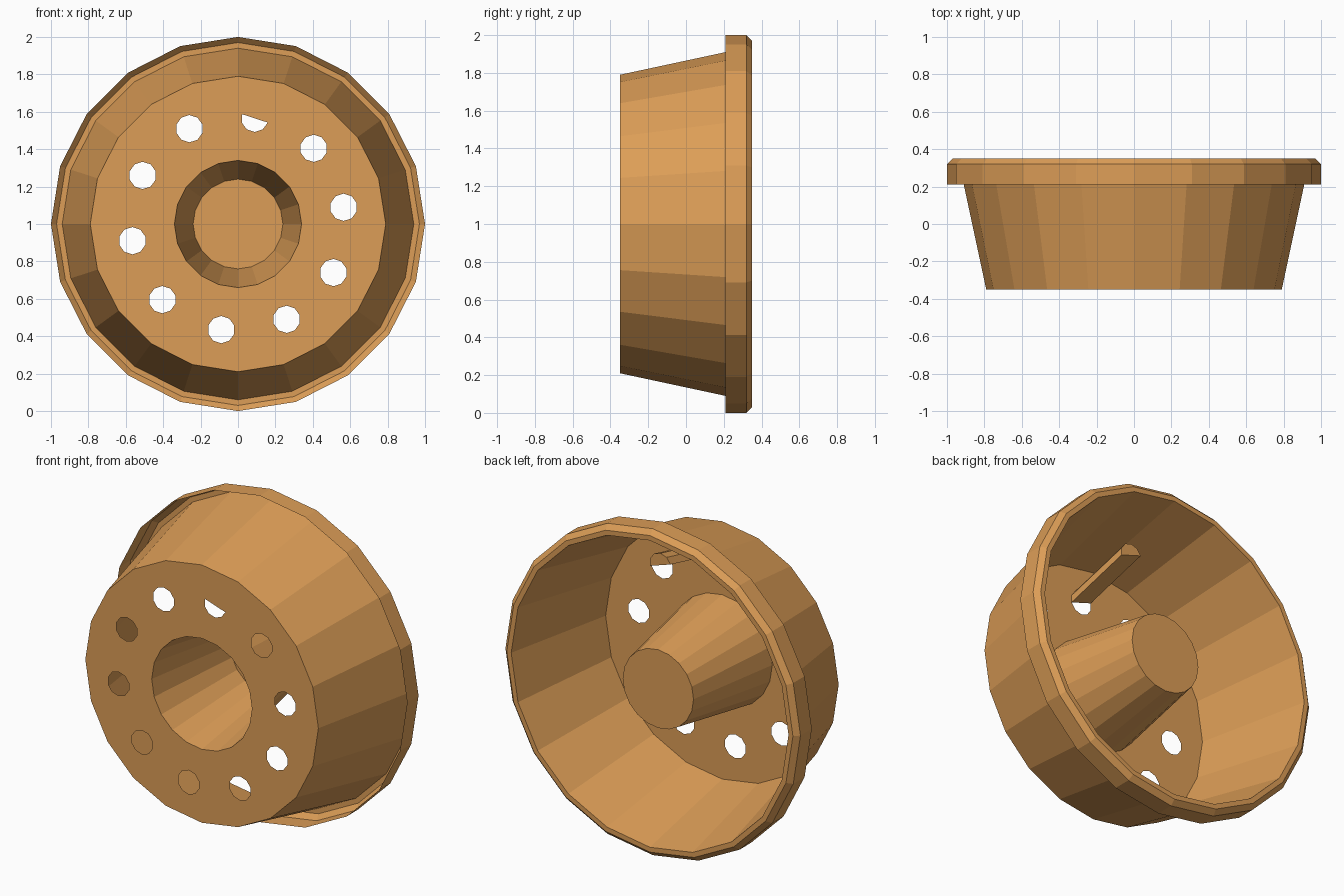
import bpy, bmesh
from math import cos, sin, radians
from mathutils import Vector

if "Cube" in bpy.data.objects:
    bpy.data.objects.remove(bpy.data.objects["Cube"], do_unlink=True)

SIDES = 20
FRONT = -0.35

paint = bpy.data.materials.new("warm tan")
paint.use_nodes = True
TAN = (0.72, 0.34, 0.095, 1)
paint.diffuse_color = TAN
paint.node_tree.nodes["Principled BSDF"].inputs["Base Color"].default_value = TAN


def make_object(name, bm):
    mesh = bpy.data.meshes.new(name)
    bm.to_mesh(mesh)
    bm.free()
    mesh.materials.append(paint)
    obj = bpy.data.objects.new(name, mesh)
    bpy.context.collection.objects.link(obj)
    return obj


def polar(radius, angle, y, cx=0, cz=1):
    a = radians(angle)
    return Vector((cx + radius * cos(a), y, cz + radius * sin(a)))


def ring(bm, radius, y):
    return [bm.verts.new(polar(radius, 360 * i / SIDES, y)) for i in range(SIDES)]


def bridge(bm, a, b):
    for i in range(len(a)):
        j = (i + 1) % len(a)
        bm.faces.new((a[i], b[i], b[j], a[j]))


def revolve(name, profile, cap=False):
    bm = bmesh.new()
    rings = [ring(bm, r, y) for r, y in profile]
    for a, b in zip(rings, rings[1:]):
        bridge(bm, a, b)
    if cap:
        bm.faces.new(rings[0])
    return make_object(name, bm)


def loop_edges(bm, verts):
    return [bm.edges.new((v, verts[(i + 1) % len(verts)])) for i, v in enumerate(verts)]


# Thin bowl wall with a hollow lip folded forward around the back
revolve("bowl_and_lip", [(0.79, FRONT), (0.94, 0.35), (0.97, 0.35), (1.0, 0.32), (1.0, 0.21)])

# Recessed centre hub, closed at the back
revolve("hub", [(0.24, 0.27), (0.34, FRONT)], cap=True)

# Front plate with ten holes, one of them only half open
bm = bmesh.new()
edges = loop_edges(bm, ring(bm, 0.79, FRONT)) + loop_edges(bm, ring(bm, 0.34, FRONT))
for k in range(10):
    c = polar(0.572, 9 + 36 * k, FRONT)
    corners = range(4, 10) if k == 2 else range(10)
    hole = [bm.verts.new(polar(0.073, 18 + 36 * i, FRONT, c.x, c.z)) for i in corners]
    edges += loop_edges(bm, hole)
bmesh.ops.triangle_fill(bm, edges=edges, use_beauty=True, normal=(0, -1, 0))
bmesh.ops.dissolve_limit(bm, angle_limit=0.01, verts=bm.verts[:], edges=bm.edges[:])
make_object("front_plate", bm)

# Half-round stem sloping back from the half-open hole
bm = bmesh.new()
c = polar(0.572, 81, FRONT)
start = [bm.verts.new(polar(0.073, 18 + 36 * i, FRONT, c.x, c.z)) for i in range(-1, 5)]
end = [bm.verts.new(v.co + Vector((0.015, 0.45, 0.1))) for v in start]
bridge(bm, start, end)
bm.faces.new(end)
bmesh.ops.recalc_face_normals(bm, faces=bm.faces[:])
make_object("stem", bm)
